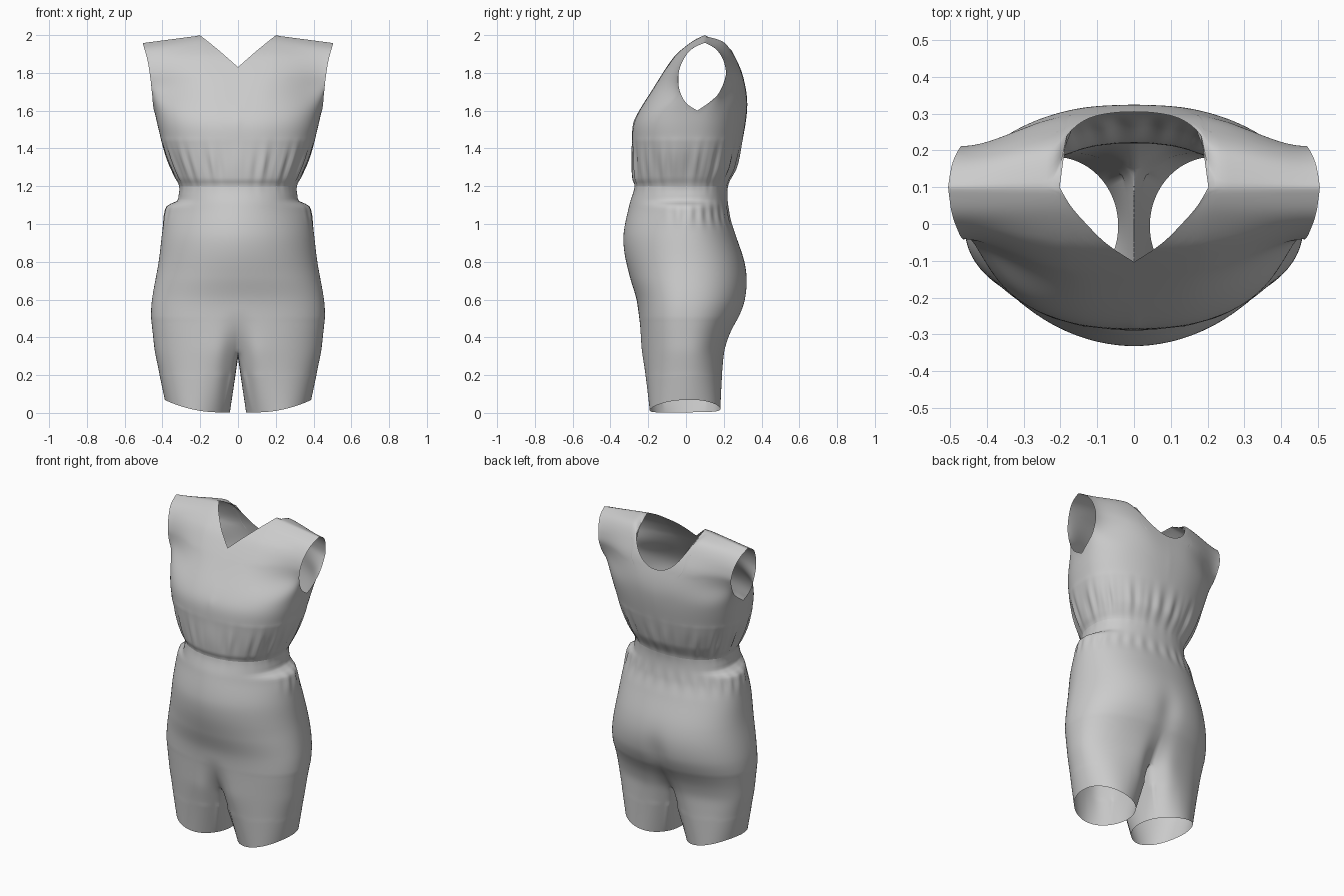
import bpy, bmesh
from math import sin, cos, pi, asin, exp, sqrt, radians

if "Cube" in bpy.data.objects:
    bpy.data.objects.remove(bpy.data.objects["Cube"])

N = 2.25                                  # superellipse exponent for column spacing
NQ, NK = 44, 15                           # columns per quarter, columns inside the neckline
A0 = asin(0.4 ** (N / 2))
QUARTER = [A0 * i / NK for i in range(NK)] + \
          [A0 + (pi / 2 - A0) * i / (NQ - NK) for i in range(NQ - NK + 1)]
HALF = QUARTER + [pi - a for a in reversed(QUARTER[:-1])]     # front centre to back centre


def curve(pts):
    """Smooth interpolation through (height, value) pairs."""
    def slope(i):
        lo, hi = max(i - 1, 0), min(i + 1, len(pts) - 1)
        return (pts[hi][1] - pts[lo][1]) / (pts[hi][0] - pts[lo][0])

    def f(z):
        z = min(max(z, pts[0][0]), pts[-1][0])
        i = 0
        while i < len(pts) - 2 and z > pts[i + 1][0]:
            i += 1
        (z0, v0), (z1, v1) = pts[i], pts[i + 1]
        h = z1 - z0
        t = (z - z0) / h
        return (v0 * (1 + 2 * t) * (1 - t) ** 2 + v1 * t * t * (3 - 2 * t)
                + h * slope(i) * t * (1 - t) ** 2 - h * slope(i + 1) * t * t * (1 - t))
    return f


# body profiles by height
width = curve([(.3, .44), (.4, .45), (.5, .46), (.6, .455), (.8, .42), (.95, .402), (1.06, .388),
               (1.1, .372), (1.12, .325), (1.15, .315), (1.2, .312), (1.25, .335), (1.4, .395),
               (1.6, .445), (1.7, .455), (1.8, .465), (1.9, .48), (2, .505)])
waist = curve([(.8, .42), (.95, .39), (1.1, .335), (1.2, .312)])
front = curve([(.3, -.242), (.5, -.25), (.6, -.262), (.72, -.297), (.85, -.326), (.95, -.33),
               (1.1, -.3), (1.2, -.272), (1.24, -.283), (1.4, -.286), (1.53, -.28), (1.6, -.248),
               (1.7, -.185), (1.83, -.103), (1.9, -.05), (1.95, .01), (1.98, .055), (2, .1)])
back = curve([(.3, .2), (.42, .238), (.52, .29), (.6, .318), (.7, .326), (.8, .31), (.95, .26),
              (1.05, .23), (1.2, .222), (1.3, .265), (1.5, .31), (1.65, .324), (1.8, .297),
              (1.9, .255), (1.95, .225), (1.98, .187), (2, .1)])
side = curve([(.3, 0), (1.2, 0), (1.4, .02), (1.6, .06)])
arm_front = curve([(1.6, .06), (1.64, .005), (1.7, -.028), (1.78, -.042), (1.86, -.03),
                   (1.93, .003), (1.97, .04), (2, .1)])
arm_back = curve([(1.6, .06), (1.65, .125), (1.7, .172), (1.8, .21), (1.87, .205),
                  (1.93, .182), (1.97, .15), (2, .1)])
front_round = curve([(.3, 2.25), (.5, 2.25), (.8, 1.97), (1.05, 1.95), (1.2, 2.15), (1.5, 2.5)])


def bump(z, c, r):
    return exp(-((z - c) / r) ** 2)


def section(a, z, ys):
    """Point of the half outline at angle a, height z, with side depth ys."""
    s = max(sin(a), 0) ** (2 / N) if 1e-6 < a < pi - 1e-6 else 0.0
    w = width(z)
    if .8 < z < 1.2:                      # the hip ledge only shows at the sides
        w = waist(z) + (w - waist(z)) * s ** 5
    x = w * s
    n = front_round(z) if a < pi / 2 else 2.25
    k = max(0, 1 - s ** n) ** (1 / n) if abs(a - pi / 2) > 1e-6 else 0.0
    b = max(0, min(1, (z - 1.6) / .15))   # flatter panels beside the armholes
    b = b * b * (3 - 2 * b)
    k = k * (1 - b) + b * (.5 + .5 * cos(pi * s ** 1.8))
    y = ys + ((front(z) if a < pi / 2 else back(z)) - ys) * k
    # gathered folds above and below the waist
    g = .012 * bump(z, 1.31, .09) * (sin(23 * a + 5 * z) + .7 * sin(37 * a + 2) + .5 * sin(11 * a))
    if a > 1.1:
        g += .011 * bump(z, 1.05, .05) * sin(27 * a + 1) * min(1, (a - 1.1) * 3)
    # cleft towards the crotch, and a shallow one at the seat
    c = .28 * max(0, min(1, (.56 - z) / .23)) ** 2 * exp(-(x / .06) ** 2)
    if a > pi / 2:
        c += .05 * bump(z, .58, .13) * exp(-(x / .07) ** 2)
    return (x * (1 + g), y * (1 + g) * (1 - c), z)


def grid(bm, rows, loop=False):
    vs = [[bm.verts.new(p) for p in r] for r in rows]
    for r0, r1 in zip(vs, vs[1:]):
        n = len(r0)
        for i in range(n if loop else n - 1):
            j = (i + 1) % n
            bm.faces.new((r0[i], r0[j], r1[j], r1[i]))


def finish(bm, name, bands):
    bmesh.ops.remove_doubles(bm, verts=bm.verts, dist=.0004)
    # relax the seams between panels, keeping the open edges
    for lo, hi, times in bands:
        vs = [v for v in bm.verts if lo < v.co.z < hi and not v.is_boundary and v.co.x > .001]
        for _ in range(times):
            bmesh.ops.smooth_vert(bm, verts=vs, factor=.5, use_axis_x=True,
                                  use_axis_y=True, use_axis_z=True)
    bmesh.ops.recalc_face_normals(bm, faces=bm.faces)
    me = bpy.data.meshes.new(name)
    bm.to_mesh(me)
    bm.free()
    ob = bpy.data.objects.new(name, me)
    bpy.context.collection.objects.link(ob)
    m = ob.modifiers.new("Mirror", 'MIRROR')
    m.merge_threshold = .001
    bpy.ops.object.select_all(action='DESELECT')
    ob.select_set(True)
    bpy.context.view_layer.objects.active = ob
    bpy.ops.object.shade_smooth_by_angle(angle=radians(60))


def steps(a, b, n):
    return [a + (b - a) * i / n for i in range(n + 1)]


# shorts: hips
CR, WAIST = .33, 1.2
bm = bmesh.new()
grid(bm, [[section(a, z, side(z)) for a in HALF] for z in steps(CR, WAIST, 66)])

# shorts: leg, from the half outline plus crotch saddle down to an oval hem
M = 24
top = [section(a, CR, side(CR)) for a in HALF]
yb, yf = top[-1][1], top[0][1]
for i in range(1, M):
    t = i / M
    top.append((0, yb + (yf - yb) * t, CR - .04 * sin(pi * t) ** .8))
G = radians(36)
angles = [G + (2 * pi - 2 * G) * i / (len(HALF) - 1) for i in range(len(HALF))]
angles += [-G + 2 * G * i / M for i in range(1, M)]
hem = []
for th in angles:
    x, y = .215 - .172 * cos(th), -.005 - .187 * sin(th)
    hem.append((x, y, .003 + .065 * max(0, (x - .1) / .287) ** 2 + .08 * max(0, y) * (x / .38)))
rows = []
for t in steps(0, 1, 22):
    rows.append([tuple(h[k] + (c[k] - h[k]) * t for k in range(3)) for h, c in zip(hem, top)])
grid(bm, rows, loop=True)
finish(bm, "shorts", [(.2, .5, 14)])

# bodice: gathered lower part
bm = bmesh.new()
CHEST = 1.6
grid(bm, [[section(a, z, side(z)) for a in HALF] for z in steps(WAIST, CHEST, 36)])


# bodice: front and back yokes with neckline, shoulder and armhole edges
def yoke(a, t, is_front):
    s = max(sin(a), 0) ** (2 / N)
    q = min(s / .4, 1)
    if q > .999:
        peak = 2.0
    elif is_front:
        peak = 1.83 + .17 * q                     # V neck
    else:
        peak = 2 - .23 * sqrt(1 - q * q)          # round back neck
    t = 1 - (1 - t) ** 1.4                        # denser rows near the shoulder
    z = CHEST + (peak - CHEST) * t
    x, y, _ = section(a if is_front else pi - a, z, (arm_front if is_front else arm_back)(z))
    return (x, y, CHEST + (z - CHEST) * (1 - .1 * max(0, (s - .4) / .6)))


for is_front in (True, False):
    grid(bm, [[yoke(a, t, is_front) for a in QUARTER] for t in steps(0, 1, 36)])
finish(bm, "bodice", [(1.45, 1.78, 30), (1.9, 2.1, 5)])
